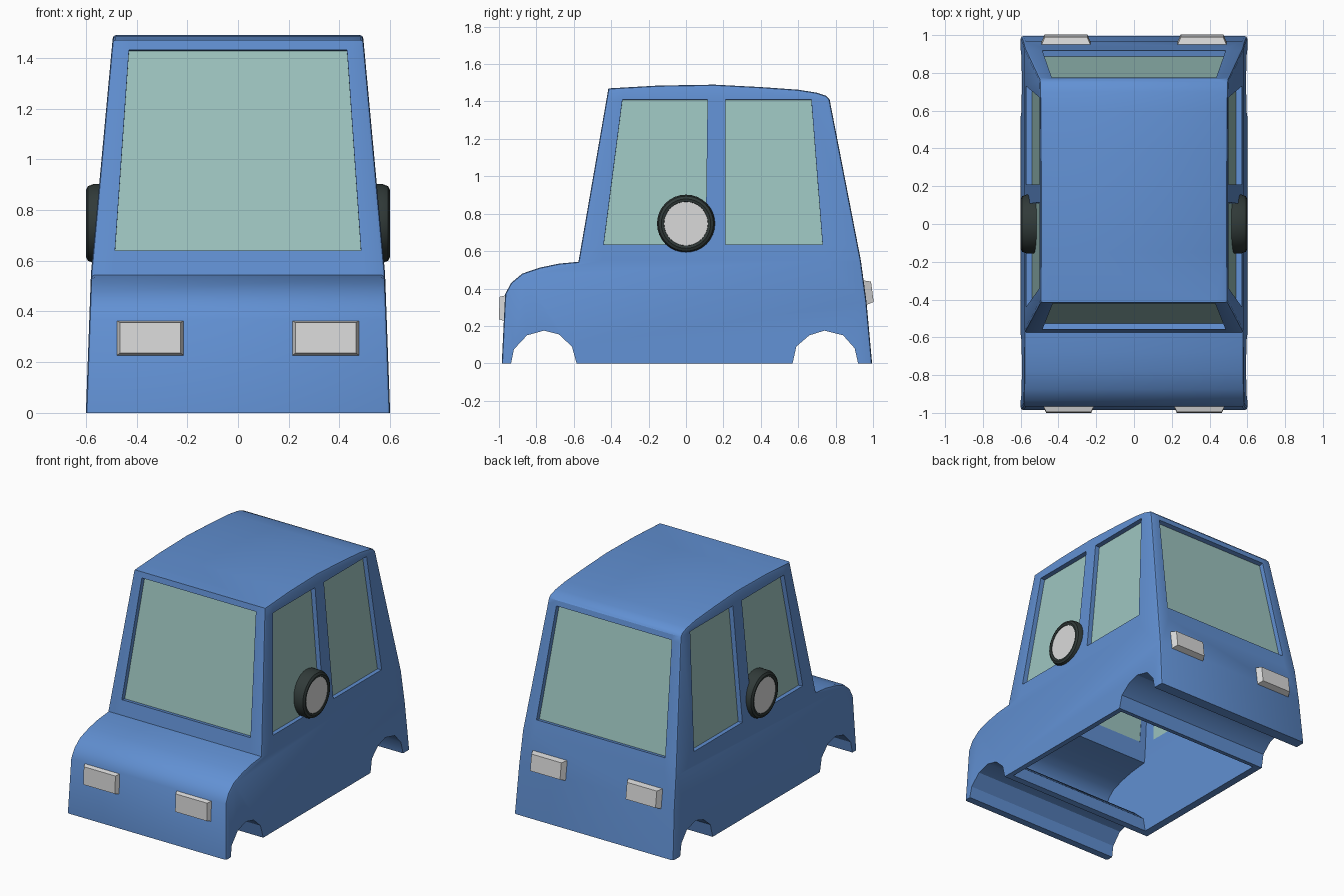
import bpy, bmesh, math
from mathutils import Vector, Matrix

if "Cube" in bpy.data.objects:
    bpy.data.objects.remove(bpy.data.objects["Cube"])


def material(name, rgb):
    m = bpy.data.materials.new(name)
    m.diffuse_color = (*rgb, 1)
    m.use_nodes = True
    m.node_tree.nodes["Principled BSDF"].inputs["Base Color"].default_value = m.diffuse_color
    return m


BLUE = material("blue paint", (0.12, 0.28, 0.65))
GLASS = material("green glass", (0.34, 0.56, 0.53))
GREY = material("light grey", (0.7, 0.7, 0.7))
RUBBER = material("dark rubber", (0.03, 0.042, 0.04))
WALL = 0.04


def finish(bm, name, mat, thickness=0, angle=30):
    me = bpy.data.meshes.new(name)
    bm.to_mesh(me)
    bm.free()
    ob = bpy.data.objects.new(name, me)
    bpy.context.collection.objects.link(ob)
    me.materials.append(mat)
    bpy.ops.object.select_all(action='DESELECT')
    ob.select_set(True)
    bpy.context.view_layer.objects.active = ob
    if thickness:
        mod = ob.modifiers.new("wall", 'SOLIDIFY')
        mod.thickness = thickness
        mod.offset = -1
        mod.use_even_offset = True
        bpy.ops.object.modifier_apply(modifier=mod.name)
    bpy.ops.object.shade_smooth_by_angle(angle=math.radians(angle))
    return ob


def half_width(z):
    return 0.6 - 0.02 * z / 0.55 if z < 0.55 else 0.58 - 0.085 * (z - 0.55) / 0.92


def front_y(z):
    return -0.575 + 0.16 * (z - 0.543) / 0.927


def back_y(z):
    return 0.935 - 0.167 * (z - 0.55) / 0.86


# Body: side profile (y, z), upper outline then wheel arches
upper = [(-0.985, 0), (-0.967, 0.37), (-0.935, 0.43), (-0.875, 0.48), (-0.78, 0.512),
         (-0.68, 0.533), (-0.575, 0.543), (-0.415, 1.47), (-0.15, 1.485), (0.15, 1.49),
         (0.4, 1.477), (0.6, 1.463), (0.7, 1.447), (0.75, 1.43), (0.768, 1.41),
         (0.935, 0.55), (0.965, 0.33), (0.995, 0)]
lower = [(0.92, 0), (0.902, 0.08), (0.84, 0.15), (0.74, 0.175), (0.66, 0.15), (0.59, 0.09),
         (0.57, 0), (-0.585, 0), (-0.61, 0.09), (-0.68, 0.155), (-0.76, 0.175),
         (-0.85, 0.15), (-0.92, 0.075), (-0.935, 0)]
profile = upper + lower
n = len(profile)
bm = bmesh.new()
left = [bm.verts.new((-0.6, y, z)) for y, z in profile]
right = [bm.verts.new((0.6, y, z)) for y, z in profile]
bm.faces.new(left)
bm.faces.new(right[::-1])
for i in range(n):
    j = (i + 1) % n
    bm.faces.new((left[i], right[i], right[j], left[j]))
bmesh.ops.recalc_face_normals(bm, faces=bm.faces[:])
rims = [bm.edges.get((row[i], row[i + 1])) for row in (left, right) for i in range(len(upper) - 1)]
bmesh.ops.bevel(bm, geom=rims, offset=0.014, offset_type='OFFSET', segments=2, profile=0.5,
                affect='EDGES', clamp_overlap=False)
# Taper the body towards the roof
bmesh.ops.bisect_plane(bm, geom=bm.verts[:] + bm.edges[:] + bm.faces[:], dist=1e-5,
                       plane_co=(0, 0, 0.55), plane_no=(0, 0, 1))
for v in bm.verts:
    v.co.x *= half_width(v.co.z) / 0.6
bm.normal_update()

# Windows: (name, axis, sign, corners in (u, z), surface function)
side_front = [(-0.44, 0.635), (0.105, 0.635), (0.115, 1.41), (-0.34, 1.41)]
side_rear = [(0.21, 0.635), (0.73, 0.635), (0.67, 1.41), (0.21, 1.41)]
windows = [
    ("windshield", 1, -1, [(-0.485, 0.64), (0.485, 0.64), (0.43, 1.432), (-0.43, 1.432)], front_y),
    ("rear_window", 1, 1, [(-0.485, 0.64), (0.485, 0.64), (0.435, 1.375), (-0.435, 1.375)], back_y),
]
for s, label in ((-1, "left"), (1, "right")):
    for part, quad in (("front", side_front), ("rear", side_rear)):
        windows.append((f"{label}_{part}_window", 0, s, quad, lambda z, s=s: s * half_width(z)))


def inside(quad, u, z):
    for (a, b), (c, d) in zip(quad, quad[1:] + quad[:1]):
        if (c - a) * (z - b) - (d - b) * (u - a) < -1e-5:
            return False
    return True


def to_3d(axis, u, z, depth):
    return Vector((depth, u, z)) if axis == 0 else Vector((u, depth, z))


def facing(axis, s):
    return [f for f in bm.faces if f.normal[axis] * s > 0.95 and f.calc_center_bounds().z > 0.56]


for name, axis, s, quad, surf in windows:
    for (a, b), (c, d) in zip(quad, quad[1:] + quad[:1]):
        faces = facing(axis, s)
        edges = list({e for f in faces for e in f.edges})
        verts = list({v for f in faces for v in f.verts})
        bmesh.ops.bisect_plane(bm, geom=verts + edges + faces, dist=1e-5,
                               plane_co=to_3d(axis, a, b, 0),
                               plane_no=to_3d(axis, d - b, a - c, 0).normalized())
        bm.normal_update()
    hole = []
    for f in facing(axis, s):
        c = f.calc_center_median()
        if inside(quad, c[1 - axis], c.z):
            hole.append(f)
    bmesh.ops.delete(bm, geom=hole, context='FACES')

    # Glass pane set back in the opening
    pane = bmesh.new()
    pts = [to_3d(axis, u, z, surf(z)) for u, z in quad]
    nor = (pts[1] - pts[0]).cross(pts[2] - pts[0]).normalized()
    if nor[axis] * s < 0:
        pts.reverse()
        nor.negate()
    mid = sum(pts, Vector()) / 4
    pane.faces.new([pane.verts.new(mid + (p - mid) * 1.01 - nor * (WALL - 0.008)) for p in pts])
    finish(pane, name, GLASS, 0.006)

# Open underside between the arches
floor = [f for f in bm.faces if all(v.co.z < 0.001 and abs(v.co.y) < 0.6 for v in f.verts)]
bmesh.ops.delete(bm, geom=floor, context='FACES')
finish(bm, "body", BLUE, WALL)


# Lights: boxes with a tapered outer face, tilted to the body
def light(name, x, y, z, s, tilt, w, h):
    b = bmesh.new()
    bmesh.ops.create_cube(b, size=1)
    for v in b.verts:
        k = 0.9 if v.co.y * s > 0 else 1
        v.co = Vector((v.co.x * (w - (1 - k) * 0.4), v.co.y * 0.045, v.co.z * (h - (1 - k) * 0.25)))
    bmesh.ops.transform(b, verts=b.verts[:],
                        matrix=Matrix.Translation((x, y, z)) @ Matrix.Rotation(tilt, 4, 'X'))
    finish(b, name, GREY)


# Wheels: turned tyre ring with a flat hub disc
def wheel(s, label):
    b = bmesh.new()
    ring = [(0.5, 0.115), (0.5, 0.14), (0.512, 0.155), (0.572, 0.155), (0.592, 0.147),
            (0.6, 0.132), (0.597, 0.118), (0.585, 0.115)]
    seg = 32
    rows = [[b.verts.new((s * x, r * math.cos(t), 0.747 + r * math.sin(t))) for x, r in ring]
            for t in (2 * math.pi * i / seg for i in range(seg))]
    for i in range(seg):
        p, q = rows[i], rows[(i + 1) % seg]
        for k in range(len(ring)):
            m = (k + 1) % len(ring)
            b.faces.new((p[k], p[m], q[m], q[k]))
    bmesh.ops.recalc_face_normals(b, faces=b.faces[:])
    finish(b, label + "_tyre", RUBBER, angle=40)
    b = bmesh.new()
    bmesh.ops.create_cone(b, cap_ends=True, segments=seg, radius1=0.117, radius2=0.117, depth=0.088,
                          matrix=Matrix.Translation((s * 0.549, 0, 0.747)) @ Matrix.Rotation(math.pi / 2, 4, 'Y'))
    finish(b, label + "_hub", GREY)


for s, label in ((-1, "left"), (1, "right")):
    light(label + "_headlight", s * 0.346, -0.976, 0.295, -1, -0.04, 0.278, 0.145)
    light(label + "_tail_light", s * 0.36, 0.974, 0.38, 1, 0.13, 0.265, 0.135)
    wheel(s, label)
